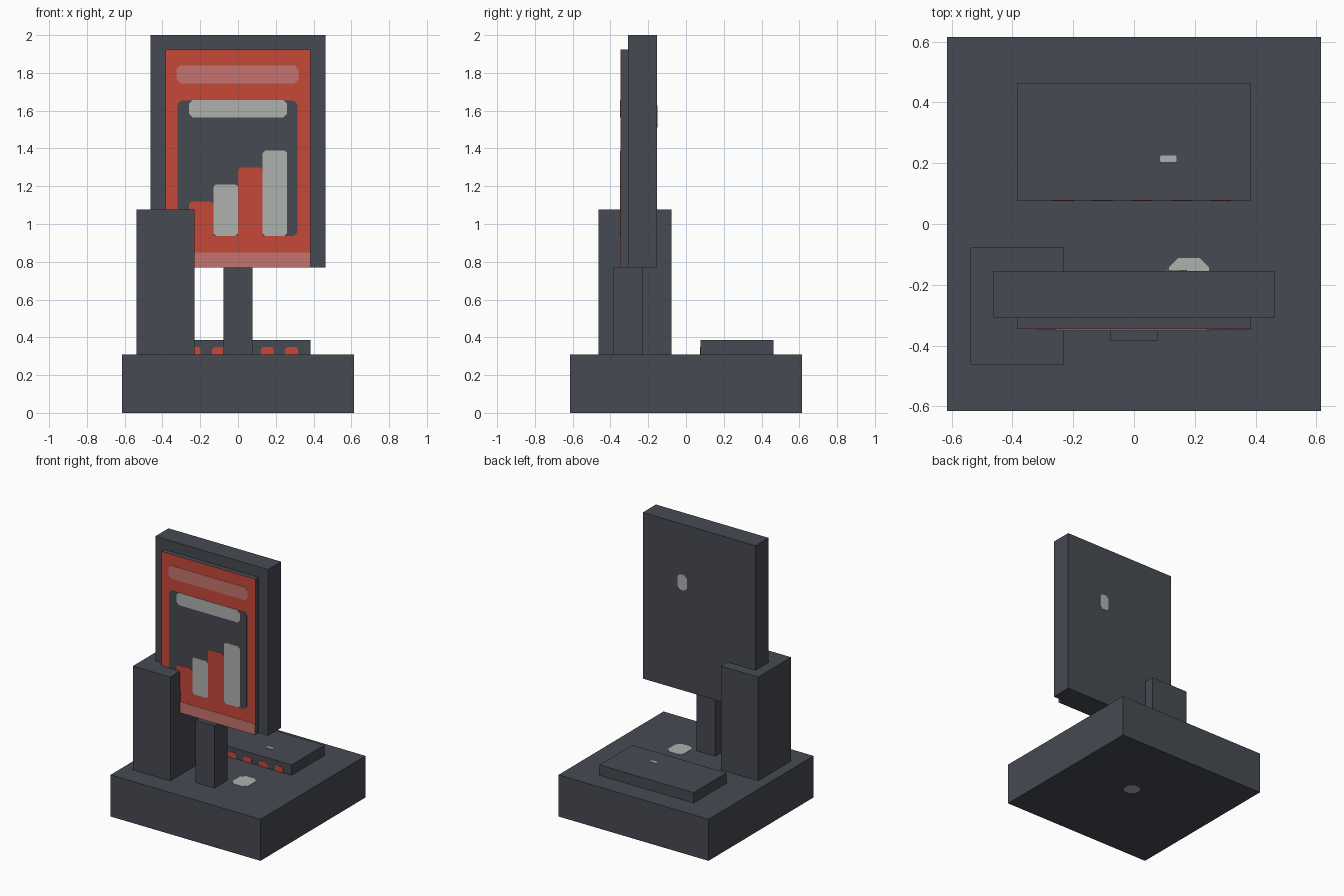
import bpy
import bmesh
from mathutils import Vector

if "Cube" in bpy.data.objects:
    bpy.data.objects.remove(bpy.data.objects["Cube"])


def material(name, rgb):
    m = bpy.data.materials.new(name)
    m.diffuse_color = (*rgb, 1.0)
    m.use_nodes = True
    m.node_tree.nodes["Principled BSDF"].inputs["Base Color"].default_value = m.diffuse_color
    return m


DARK = material("charcoal", (0.061, 0.069, 0.084))
RED = material("red", (0.565, 0.065, 0.040))
PINK = material("dusty pink", (0.560, 0.174, 0.156))
GREY = material("light grey", (0.430, 0.440, 0.430))


def finish(bm, name, mat):
    bmesh.ops.recalc_face_normals(bm, faces=bm.faces[:])
    mesh = bpy.data.meshes.new(name)
    bm.to_mesh(mesh)
    bm.free()
    mesh.materials.append(mat)
    obj = bpy.data.objects.new(name, mesh)
    bpy.context.collection.objects.link(obj)


def box(name, x, y, z, mat=DARK):
    """Box from (min, max) ranges."""
    bm = bmesh.new()
    bmesh.ops.create_cube(bm, size=1)
    for v in bm.verts:
        v.co = Vector([(a + b) / 2 + c * (b - a) for (a, b), c in zip((x, y, z), v.co)])
    finish(bm, name, mat)


def plate(name, u, v, origin, axes, mat, cut=0.015, lift=0.002, square_bottom=False):
    """Thin plate with clipped corners, spanning u and v on the plane at origin."""
    (a, b), (c, d) = u, v
    top = [(b, d - cut), (b - cut, d), (a + cut, d), (a, d - cut)]
    low = [(a, c), (b, c)] if square_bottom else [
        (a, c + cut), (a + cut, c), (b - cut, c), (b, c + cut)]
    ua, va, normal = (Vector(k) for k in axes)
    bm = bmesh.new()
    face = bm.faces.new([bm.verts.new(Vector(origin) + ua * p + va * q)
                         for p, q in top + low])
    ext = bmesh.ops.extrude_face_region(bm, geom=[face], use_keep_orig=True)
    for g in ext["geom"]:
        if isinstance(g, bmesh.types.BMVert):
            g.co += normal * lift
    finish(bm, name, mat)


X, Y, Z = (1, 0, 0), (0, 1, 0), (0, 0, 1)
FRONT, BACK = (X, Z, (0, -1, 0)), (X, Z, Y)
UP, DOWN = (X, Y, Z), (X, Y, (0, 0, -1))

# Solid parts
box("base", (-0.615, 0.615), (-0.615, 0.615), (0, 0.308))
box("tower", (-0.538, -0.231), (-0.462, -0.077), (0.308, 1.077))
box("stand", (-0.077, 0.077), (-0.385, -0.231), (0.308, 0.769))
box("keyboard", (-0.385, 0.385), (0.077, 0.462), (0.308, 0.385))
box("monitor", (-0.462, 0.462), (-0.308, -0.154), (0.769, 2.0))
box("screen_panel", (-0.385, 0.385), (-0.344, -0.308), (0.769, 1.923))
box("screen_face", (-0.385, 0.385), (-0.346, -0.344), (0.769, 1.923), RED)

# Screen graphics
SCREEN = (0, -0.346, 0)


def graphic(name, x, z, mat, cut=0.02, lift=0.002, square=False):
    plate(name, x, z, SCREEN, FRONT, mat, cut, lift, square)


graphic("screen_header", (-0.325, 0.32), (1.745, 1.84), PINK)
box("screen_footer", (-0.385, 0.385), (-0.348, -0.346), (0.769, 0.85), PINK)
graphic("screen_window", (-0.32, 0.315), (0.937, 1.655), DARK)
graphic("screen_title", (-0.26, 0.26), (1.565, 1.657), GREY, lift=0.004)
for i, (height, mat) in enumerate(((1.12, RED), (1.21, GREY), (1.3, RED), (1.39, GREY))):
    left = -0.26 + 0.13 * i
    graphic(f"chart_bar_{i + 1}", (left, left + 0.13), (0.937, height), mat,
            0.014, 0.004, square=(mat == RED))

# Red keys along the keyboard front
for i in range(5):
    c = -0.232 + 0.129 * i
    plate(f"key_light_{i + 1}", (c - 0.034, c + 0.034), (0.308, 0.35), (0, 0.077, 0),
          FRONT, RED, 0.012, 0.002, True)

# Small light marks
plate("base_mark", (0.115, 0.247), (-0.26, -0.112), (0, 0, 0.308), UP, GREY, 0.03)
plate("underside_mark", (0.035, 0.14), (0.03, 0.135), (0, 0, 0.002), DOWN, GREY, 0.03, 0.003)
plate("keyboard_mark", (0.085, 0.14), (0.204, 0.225), (0, 0, 0.385), UP, GREY, 0.004)
plate("monitor_back_mark", (0.1, 0.175), (1.512, 1.628), (0, -0.154, 0), BACK, GREY, 0.02)
